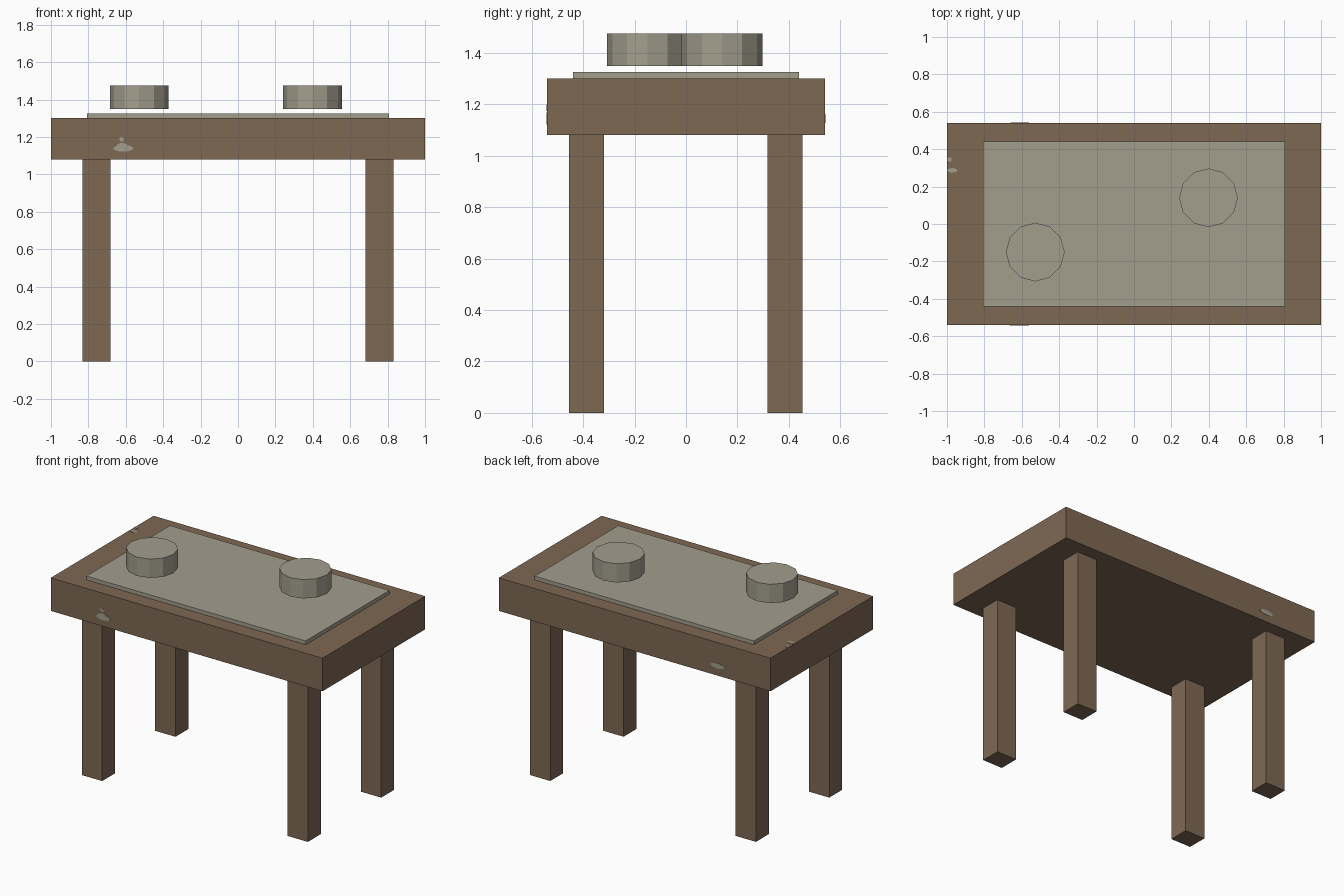
import bpy
import math
from mathutils import Matrix, Vector

cube = bpy.data.objects.get("Cube")
if cube:
    bpy.data.objects.remove(cube, do_unlink=True)


def make_material(name, rgb):
    mat = bpy.data.materials.new(name)
    mat.use_nodes = True
    color = (*rgb, 1)
    mat.diffuse_color = color
    mat.node_tree.nodes["Principled BSDF"].inputs["Base Color"].default_value = color
    return mat


wood = make_material("brown wood", (0.21, 0.138, 0.088))
stone = make_material("pale grey", (0.365, 0.345, 0.27))


def box(name, low, high, mat):
    low, high = Vector(low), Vector(high)
    bpy.ops.mesh.primitive_cube_add(size=1)
    ob = bpy.context.object
    ob.name = name
    ob.data.transform(Matrix.Diagonal((*(high - low), 1)))
    ob.location = (low + high) / 2
    ob.data.materials.append(mat)
    return ob


def disc(name, center, radii, depth, sides, mat, tilt=0):
    # Tilt turns the disc about x so it can lie on a vertical face
    bpy.ops.mesh.primitive_cylinder_add(vertices=sides, radius=1, depth=depth)
    ob = bpy.context.object
    ob.name = name
    ob.data.transform(Matrix.Rotation(tilt, 4, "X") @ Matrix.Diagonal((*radii, 1, 1)))
    ob.location = center
    ob.data.materials.append(mat)
    return ob


# Thick top and the cloth lying on it
box("table_top", (-1, -0.54, 1.08), (1, 0.54, 1.3), wood)
box("cloth", (-0.808, -0.44, 1.3), (0.806, 0.44, 1.325), stone)

# Four square legs
for side, x in (("right", -0.757), ("left", 0.757)):
    for end, y in (("front", -0.386), ("back", 0.385)):
        box(f"{end}_{side}_leg", (x - 0.075, y - 0.068, 0),
            (x + 0.075, y + 0.068, 1.08), wood)

# Two twelve-sided dishes hovering just above the cloth
for name, x, y in (("right_dish", -0.528, -0.15), ("left_dish", 0.398, 0.14)):
    disc(name, (x, y, 1.412), (0.157, 0.157), 0.125, 12, stone)

# Worn spots on the front face
for i, (x, z, rx, rz) in enumerate(((-0.613, 1.139, 0.054, 0.018),
                                    (-0.62, 1.155, 0.028, 0.013),
                                    (-0.623, 1.187, 0.012, 0.013))):
    disc(f"front_spot_{i}", (x, -0.54, z), (rx, rz), 0.004, 10, stone, math.pi / 2)

# Worn spot on the back face
disc("back_spot", (-0.61, 0.54, 1.145), (0.052, 0.017), 0.004, 10, stone, math.pi / 2)

# Worn spots at the right edge of the top face
disc("top_spot_0", (-0.972, 0.287, 1.3), (0.028, 0.012), 0.004, 10, stone)
disc("top_spot_1", (-0.987, 0.345, 1.3), (0.013, 0.012), 0.004, 10, stone)
